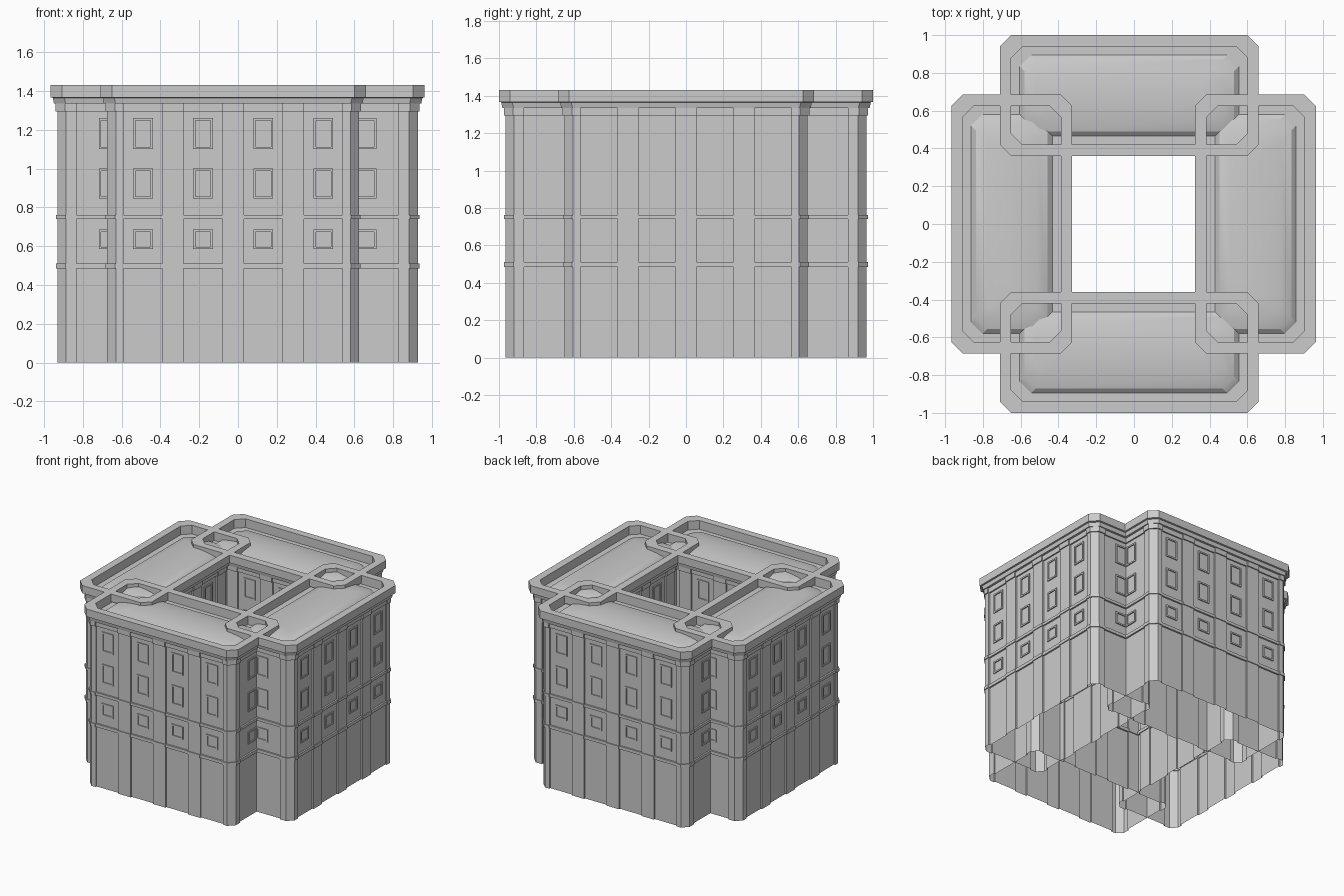
import bpy, bmesh, math
from mathutils import Vector, Matrix

cube = bpy.data.objects.get("Cube")
if cube:
    bpy.data.objects.remove(cube, do_unlink=True)

stone = bpy.data.materials.new("grey_stone")
stone.use_nodes = True
stone.diffuse_color = (0.6, 0.6, 0.6, 1)
stone.node_tree.nodes["Principled BSDF"].inputs["Base Color"].default_value = (0.6, 0.6, 0.6, 1)

HX, HY, CHAMFER = 0.685, 0.32, 0.06
LONG_PANELS = [(c - 0.1, c + 0.1) for c in (-0.465, -0.155, 0.155, 0.465)]
END_PANELS = [(-0.185, 0.185)]
FLOORS = [(0.585, 0.685), (0.845, 1.0), (1.1, 1.26)]

# The four sides of a wing: along, outward, half length, distance, panels
SIDES = []
for k in range(4):
    turn = Matrix.Rotation(k * math.pi / 2, 3, 'Z')
    half, dist = (HX, HY) if k % 2 == 0 else (HY, HX)
    SIDES.append((turn @ Vector((1, 0, 0)), turn @ Vector((0, -1, 0)), half, dist,
                  LONG_PANELS if k % 2 == 0 else END_PANELS))


def octagon(inset, z, chamfer=CHAMFER):
    """Chamfered rectangle ring at a given inset from the rim."""
    c = min(chamfer, (HY - inset) * 0.6)
    return [a * t * (half - inset - c) + n * (dist - inset) + Vector((0, 0, z))
            for a, n, half, dist, _ in SIDES for t in (-1, 1)]


def facade(pier, panel, z):
    """Chamfered outline that steps back between the pilasters."""
    c = CHAMFER - pier * 0.4
    ring = []
    for a, n, half, dist, panels in SIDES:
        end = half - pier - c
        steps = [(-end, pier)]
        for lo, hi in panels:
            steps += [(lo, pier), (lo, panel), (hi, panel), (hi, pier)]
        steps.append((end, pier))
        ring += [a * t + n * (dist - i) + Vector((0, 0, z)) for t, i in steps]
    return ring


def loft(bm, rings, cap=False):
    loops = [[bm.verts.new(p) for p in ring] for ring in rings]
    for low, high in zip(loops, loops[1:]):
        n = len(low)
        for i in range(n):
            j = (i + 1) % n
            bm.faces.new((low[i], low[j], high[j], high[i]))
    if cap:
        bm.faces.new(loops[-1])


def box(bm, side, t, z, size, inset):
    """Box lying on a facade: size is width, depth, height."""
    a, n, _, dist, _ = side
    place = Matrix((a, n, Vector((0, 0, 1)))).transposed().to_4x4()
    place.translation = a * t + n * (dist - inset) + Vector((0, 0, z))
    bmesh.ops.create_cube(bm, size=1, matrix=place @ Matrix.Diagonal((*size, 1)))


def finish(bm, name, smooth=False):
    if not smooth:
        bmesh.ops.recalc_face_normals(bm, faces=bm.faces)
    mesh = bpy.data.meshes.new(name)
    bm.to_mesh(mesh)
    bm.free()
    mesh.materials.append(stone)
    if smooth:
        mesh.shade_smooth()
        mesh.set_sharp_from_angle(angle=math.radians(25))
    return mesh


parts = {}

# Walls with pilasters, open underneath
bm = bmesh.new()
loft(bm, [facade(0.035, 0.047, 0), facade(0.035, 0.047, 1.34)])
parts["wall"] = finish(bm, "wall")

# Belt courses and the capital band below the cornice
bm = bmesh.new()
for low, high, pier, panel in ((0.485, 0.51, 0.028, 0.034), (0.74, 0.762, 0.028, 0.034),
                               (1.295, 1.338, 0.026, 0.036)):
    loft(bm, [facade(0.04, 0.05, low), facade(pier, panel, low),
              facade(pier, panel, high), facade(0.04, 0.05, high)])
parts["belt_courses"] = finish(bm, "belt_courses")

# Cornice, parapet and gently domed roof
bm = bmesh.new()
profile = [(0.045, 1.335), (0.018, 1.335), (0.012, 1.365), (0, 1.368), (0, 1.43),
           (0.06, 1.43), (0.06, 1.36), (0.105, 1.36), (0.13, 1.382),
           (0.19, 1.396), (0.25, 1.404), (0.3, 1.406)]
loft(bm, [octagon(i, z) for i, z in profile], cap=True)
parts["parapet_roof"] = finish(bm, "parapet_roof", smooth=True)

# Window frames, one column per panel
bm = bmesh.new()
for side in SIDES:
    panels = side[4]
    for lo, hi in panels:
        t = (lo + hi) / 2
        if panels is END_PANELS:
            t += 0.02 * side[0].y * -1
        for low, high in FLOORS:
            mid, tall = (low + high) / 2, high - low
            for s in (-1, 1):
                box(bm, side, t + s * 0.045, mid, (0.012, 0.014, tall), 0.046)
                box(bm, side, t, mid + s * (tall / 2 - 0.006), (0.09, 0.014, 0.012), 0.046)
parts["window_frames"] = finish(bm, "window_frames")

# Four wings around the courtyard
WINGS = {"front": (-0.025, -0.68, 0), "left": (0.643, 0, 1),
         "back": (-0.025, 0.68, 2), "right": (-0.647, 0, 3)}
for wing, (x, y, quarter) in WINGS.items():
    for part, mesh in parts.items():
        obj = bpy.data.objects.new(f"{wing}_wing_{part}", mesh)
        obj.location = (x, y, 0)
        obj.rotation_euler.z = quarter * math.pi / 2
        bpy.context.collection.objects.link(obj)
